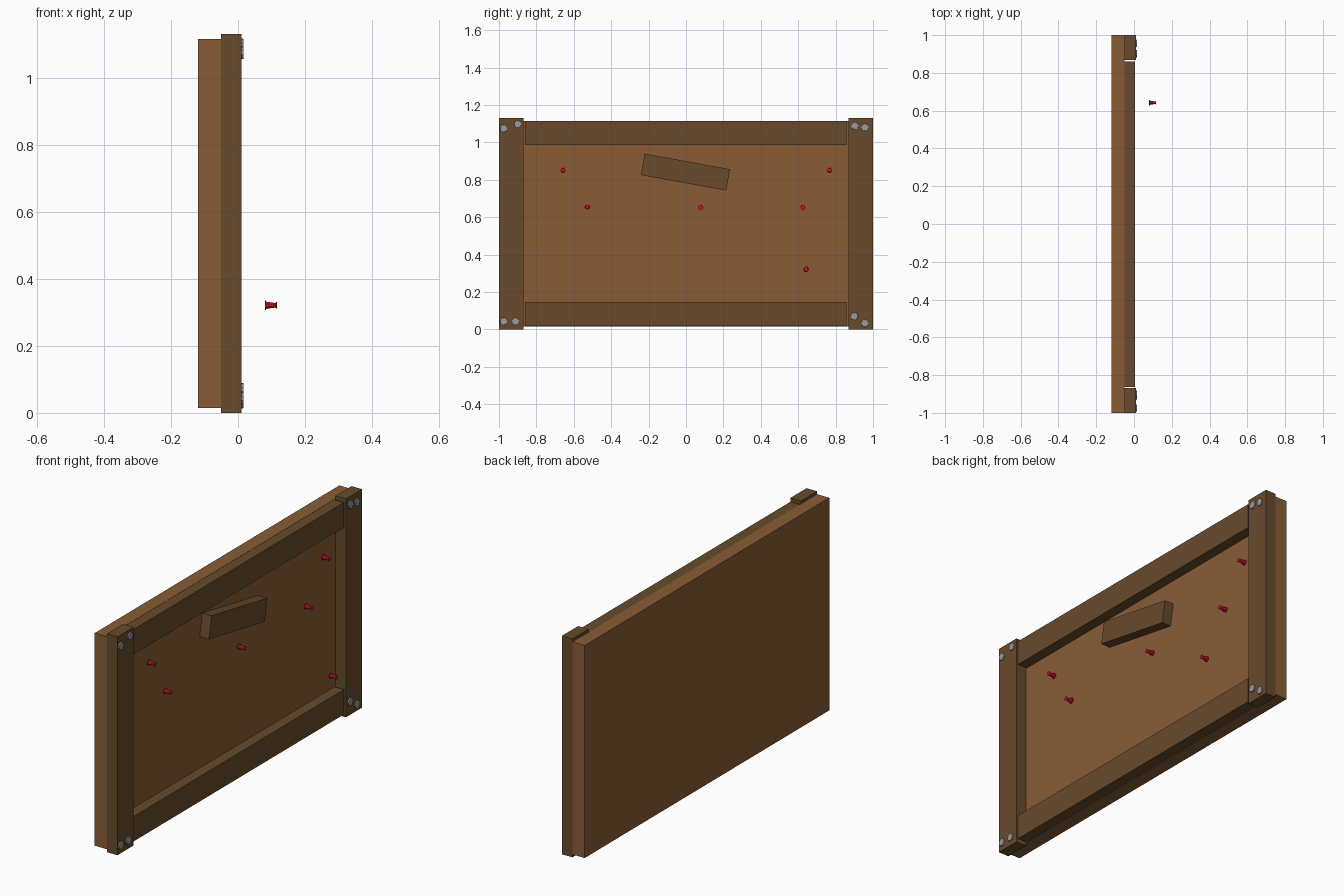
import bpy, math
from mathutils import Matrix

default = bpy.data.objects.get("Cube")
if default:
    bpy.data.objects.remove(default, do_unlink=True)


def material(name, rgb):
    m = bpy.data.materials.new(name)
    m.use_nodes = True
    m.diffuse_color = (*rgb, 1)
    m.node_tree.nodes["Principled BSDF"].inputs["Base Color"].default_value = (*rgb, 1)
    return m


BOARD = material("cork_brown", (0.25, 0.108, 0.037))
FRAME = material("dark_wood", (0.135, 0.07, 0.025))
METAL = material("grey_metal", (0.33, 0.33, 0.33))
RED = material("pin_red", (0.6, 0.01, 0.025))


def box(name, x, y, z, mat, tilt=0):
    """Box from (min, max) ranges, optionally tilted about the x axis."""
    bpy.ops.mesh.primitive_cube_add(size=1)
    ob = bpy.context.object
    ob.name = name
    size = [b - a for a, b in (x, y, z)]
    ob.data.transform(Matrix.Diagonal((*size, 1)))
    ob.location = [(a + b) / 2 for a, b in (x, y, z)]
    ob.rotation_euler.x = tilt
    ob.data.materials.append(mat)
    return ob


def lathe(name, profile, sides, loc, mat):
    """Closed solid turned about the x axis from (x, radius) points."""
    verts, faces = [], []
    for x, r in profile:
        for i in range(sides):
            a = 2 * math.pi * (i + 0.5) / sides
            verts.append((x, r * math.cos(a), r * math.sin(a)))
    for k in range(len(profile) - 1):
        for i in range(sides):
            j = (i + 1) % sides
            lo, hi = k * sides, (k + 1) * sides
            faces.append((lo + i, lo + j, hi + j, hi + i))
    faces.append(tuple(reversed(range(sides))))
    faces.append(tuple(range(len(verts) - sides, len(verts))))
    me = bpy.data.meshes.new(name)
    me.from_pydata(verts, [], faces)
    # consistent outward winding along +x
    me.materials.append(mat)
    ob = bpy.data.objects.new(name, me)
    ob.location = loc
    bpy.context.collection.objects.link(ob)
    return ob


# Backing board
box("board", (-0.12, -0.05), (-1, 1), (0.015, 1.115), BOARD)

# Frame: two posts and two slightly thinner rails
box("right_post", (-0.05, 0.01), (-1, -0.868), (0, 1.13), FRAME)
box("left_post", (-0.05, 0.01), (0.868, 1), (0, 1.13), FRAME)
box("bottom_rail", (-0.05, 0.005), (-0.862, 0.859), (0.017, 0.146), FRAME)
box("top_rail", (-0.05, 0.005), (-0.862, 0.859), (0.985, 1.114), FRAME)

# Crooked name plank
box("plank", (-0.05, 0.003), (-0.235, 0.229), (0.783, 0.899), FRAME, math.radians(-10.3))

# Screw heads on the posts
SCREWS = [(-0.975, 1.075), (-0.9, 1.097), (0.903, 1.088), (0.957, 1.08),
          (-0.975, 0.043), (-0.912, 0.043), (0.9, 0.07), (0.957, 0.033)]
for y, z in SCREWS:
    lathe("screw", [(0, 0.02), (0.006, 0.019)], 10, (0.01, y, z), METAL)

# Push pins: flange, tapering grip and small cap
PIN = [(0, 0.016), (0.003, 0.016), (0.004, 0.012), (0.032, 0.007),
       (0.034, 0.011), (0.037, 0.011)]
PINS = [(-0.05, -0.657, 0.851), (-0.05, -0.528, 0.655), (-0.05, 0.078, 0.652),
        (-0.05, 0.625, 0.652), (-0.05, 0.767, 0.851), (0.08, 0.642, 0.321)]
for loc in PINS:
    lathe("push_pin", PIN, 8, loc, RED)
